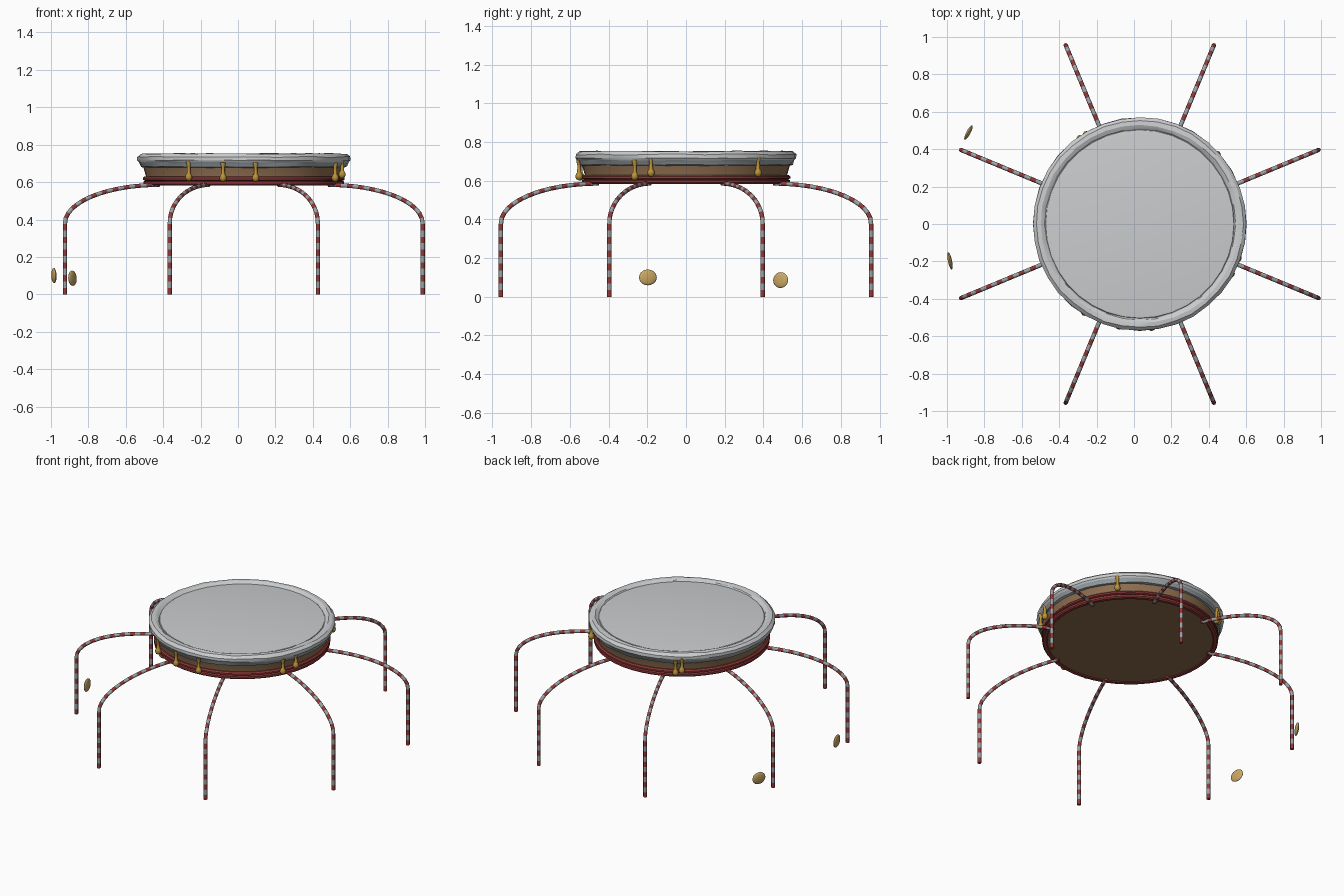
import bpy, bmesh, random
from math import pi, sin, cos, radians
from mathutils import Vector, Matrix

random.seed(4)
if "Cube" in bpy.data.objects:
    bpy.data.objects.remove(bpy.data.objects["Cube"])

CX = 0.031  # centre of the drum


def material(name, rgb):
    m = bpy.data.materials.new(name)
    m.use_nodes = True
    m.diffuse_color = (*rgb, 1)
    m.node_tree.nodes["Principled BSDF"].inputs["Base Color"].default_value = (*rgb, 1)
    return m


GREY = material("light grey", (0.60, 0.61, 0.62))
SLATE = material("slate grey", (0.33, 0.37, 0.39))
RED = material("dark red", (0.29, 0.042, 0.04))
BROWN = material("wood brown", (0.27, 0.155, 0.08))
GOLD = material("gold", (0.50, 0.29, 0.04))
TAN = material("tan gold", (0.58, 0.39, 0.13))


def finish(bm, name, mats, angle=35):
    bmesh.ops.recalc_face_normals(bm, faces=bm.faces)
    mesh = bpy.data.meshes.new(name)
    bm.to_mesh(mesh)
    bm.free()
    for m in mats:
        mesh.materials.append(m)
    ob = bpy.data.objects.new(name, mesh)
    bpy.context.collection.objects.link(ob)
    bpy.ops.object.select_all(action="DESELECT")
    ob.select_set(True)
    bpy.context.view_layer.objects.active = ob
    bpy.ops.object.shade_smooth_by_angle(angle=radians(angle))
    return ob


def lathe(name, profile, mats, sides=36, wobble=0, angle=35, capped=True):
    """Spin a (radius, height) profile about z."""
    bm = bmesh.new()
    rings = []
    for r, z in profile:
        ring = []
        for i in range(sides):
            a = 2 * pi * i / sides
            q = r + random.uniform(-wobble, wobble)
            h = z + random.uniform(-wobble, wobble)
            ring.append(bm.verts.new((q * cos(a), q * sin(a), h)))
        rings.append(ring)
    for lo, hi in zip(rings, rings[1:]):
        for i in range(sides):
            j = (i + 1) % sides
            bm.faces.new((lo[i], lo[j], hi[j], hi[i]))
    if capped:
        bm.faces.new(rings[0])
        bm.faces.new(rings[-1])
    return finish(bm, name, mats, angle)


# Drum: wooden wall and underside, red hoops, grey skin with a slate lower band
wall = lathe("drum_wall", [(0.52, 0.588), (0.52, 0.62), (0.54, 0.69)], [BROWN], 48)
lower = lathe("lower_hoop", [(0.505, 0.588), (0.51, 0.583), (0.53, 0.583), (0.537, 0.59),
                             (0.537, 0.602), (0.528, 0.607), (0.505, 0.607)],
              [RED], 48, capped=False)
upper = lathe("upper_hoop", [(0.505, 0.607), (0.528, 0.607), (0.539, 0.612),
                             (0.539, 0.622), (0.531, 0.63), (0.505, 0.63)],
              [RED], 48, capped=False)
rim = lathe("skin_rim", [(0.535, 0.677), (0.55, 0.682), (0.561, 0.706), (0.57, 0.717),
                         (0.57, 0.735), (0.553, 0.751), (0.53, 0.753), (0.512, 0.746),
                         (0.506, 0.738)], [GREY, SLATE], 36, 0.0025, 20)
for f in rim.data.polygons:
    if f.center.z < 0.7:
        f.material_index = 1
skin = lathe("drum_skin", [(0.51, 0.73), (0.503, 0.742), (0.49, 0.744)], [GREY], 36, 0, 25)
for ob in (wall, lower, upper, rim, skin):
    ob.location.x = CX

# Striped legs: a straight shin and a quarter ellipse up to the drum
FOOT, HIP, KNEE, TOP = 1.035, 0.49, 0.38, 0.585
STEP, TUBE, SIDES = 0.031, 0.0115, 10


def leg_path():
    fine = [Vector((FOOT, 0, KNEE * i / 100)) for i in range(100)]
    for i in range(301):
        t = pi / 2 * i / 300
        fine.append(Vector((HIP + (FOOT - HIP) * cos(t), 0, KNEE + (TOP - KNEE) * sin(t))))
    path, run = [fine[0]], 0
    for a, b in zip(fine, fine[1:]):
        run += (b - a).length
        if run >= STEP:
            path.append(b)
            run = 0
    return path + [fine[-1]]


def leg(name, azimuth):
    bm = bmesh.new()
    path = leg_path()
    side = Vector((0, 1, 0))
    rings = []
    for k, p in enumerate(path):
        along = (path[min(k + 1, len(path) - 1)] - path[max(k - 1, 0)]).normalized()
        out = along.cross(side)
        ring = []
        for i in range(SIDES):
            a = 2 * pi * i / SIDES
            ring.append(bm.verts.new(p + TUBE * (cos(a) * side + sin(a) * out)))
        rings.append(ring)
    for k, (lo, hi) in enumerate(zip(rings, rings[1:])):
        for i in range(SIDES):
            j = (i + 1) % SIDES
            bm.faces.new((lo[i], lo[j], hi[j], hi[i])).material_index = k % 2
    bm.faces.new(rings[0])
    bm.faces.new(rings[-1])
    ob = finish(bm, name, [RED, SLATE], 50)
    ob.location.x = CX
    ob.rotation_euler.z = azimuth


for n in range(8):
    leg(f"leg_{n + 1}", radians(22.5 + 45 * n))

# Gold pegs hanging around the wall, some lower than others
PEG = [(0.004, 0.614), (0.014, 0.619), (0.02, 0.633), (0.016, 0.647), (0.01, 0.655),
       (0.009, 0.69), (0.013, 0.705), (0.014, 0.718)]
PLACES = ((-122, -0.008), (-101.5, -0.012), (-83.5, -0.012), (-28.5, -0.012),
          (-19, 0.006), (42, 0.006), (121, -0.012), (125, 0.004))
for n, (deg, lift) in enumerate(PLACES):
    peg = lathe(f"peg_{n + 1}", PEG, [GOLD], 10, 0, 50)
    a = radians(deg)
    peg.location = (CX + 0.556 * cos(a), 0.556 * sin(a), lift)
    peg.rotation_euler.z = a

# Two loose discs beside the drum
DISCS = (((-0.984, -0.197, 0.1), (0.98, 0.2, 0.03), 0.047),
         ((-0.885, 0.489, 0.086), (0.88, -0.47, 0.05), 0.044))
for n, (place, facing, width) in enumerate(DISCS):
    bm = bmesh.new()
    bmesh.ops.create_uvsphere(bm, u_segments=20, v_segments=10, radius=1,
                              matrix=Matrix.Diagonal((width, 0.041, 0.011, 1)))
    disc = finish(bm, f"loose_disc_{n + 1}", [TAN], 50)
    disc.location = place
    disc.rotation_euler = Vector(facing).to_track_quat("Z", "Y").to_euler()
